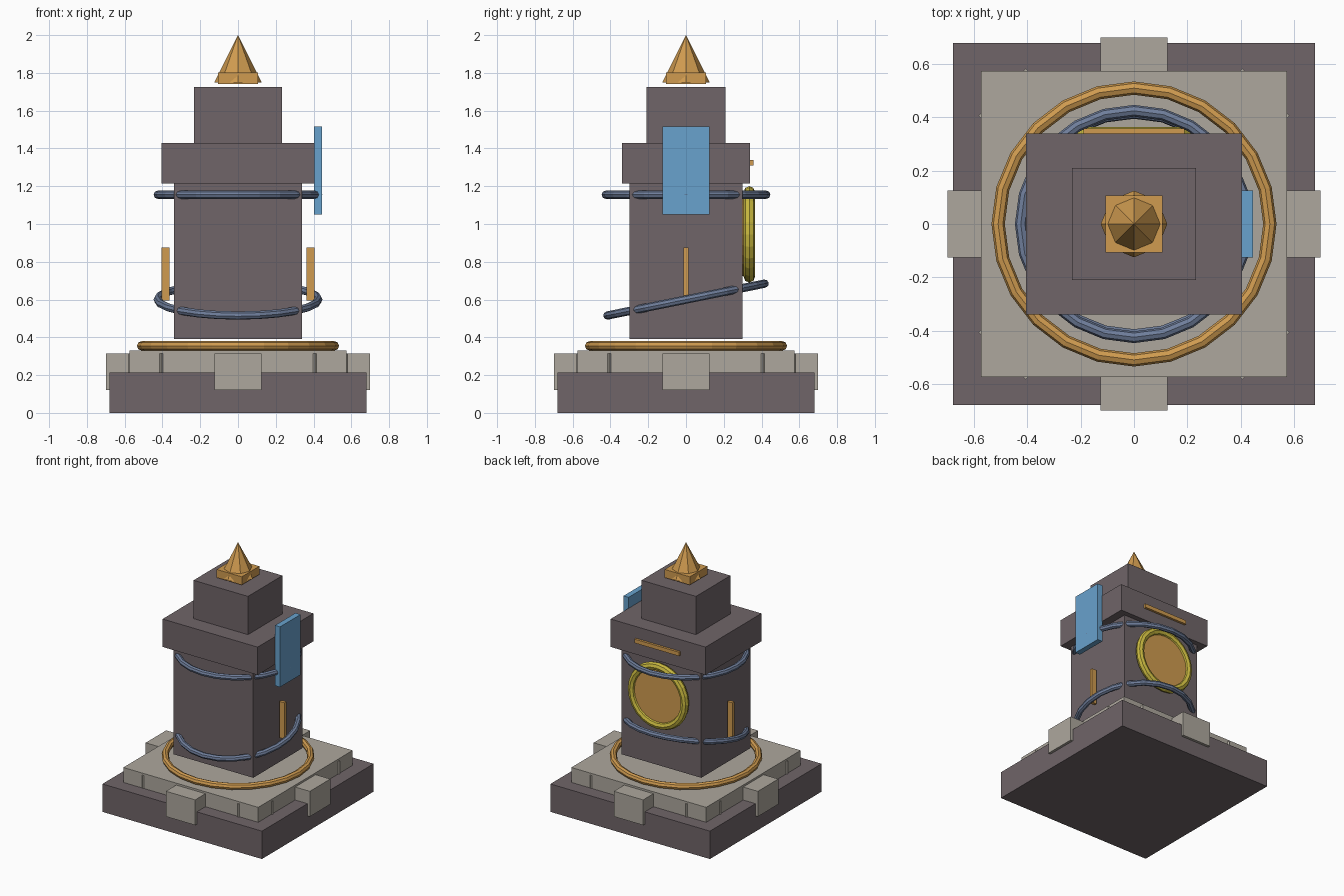
import bpy
import math

if "Cube" in bpy.data.objects:
    bpy.data.objects.remove(bpy.data.objects["Cube"], do_unlink=True)


def material(name, r, g, b):
    m = bpy.data.materials.new(name)
    m.use_nodes = True
    m.diffuse_color = (r, g, b, 1)
    m.node_tree.nodes["Principled BSDF"].inputs["Base Color"].default_value = (r, g, b, 1)
    return m


dark_stone = material("dark stone", 0.16, 0.13, 0.14)
pale_stone = material("pale stone", 0.42, 0.39, 0.34)
gold = material("gold", 0.63, 0.33, 0.08)
yellow = material("yellow", 0.58, 0.48, 0.05)
steel = material("steel blue", 0.16, 0.21, 0.33)
blue = material("banner blue", 0.14, 0.36, 0.61)


def finish(name, mat):
    ob = bpy.context.object
    ob.name = name
    ob.data.materials.append(mat)
    return ob


def box(name, mat, x, y, z, angle=0):
    """Box from (low, high) ranges, turned about the vertical axis."""
    bpy.ops.mesh.primitive_cube_add(size=1)
    ob = finish(name, mat)
    for v in ob.data.vertices:
        v.co = [r[0] if c < 0 else r[1] for c, r in zip(v.co, (x, y, z))]
    ob.rotation_euler.z = angle
    return ob


def block(name, mat, half_x, half_y, low, high):
    return box(name, mat, (-half_x, half_x), (-half_y, half_y), (low, high))


def ring(name, mat, major, minor, location, tilt=0):
    bpy.ops.mesh.primitive_torus_add(major_radius=major, minor_radius=minor,
                                     major_segments=24, minor_segments=8,
                                     location=location, rotation=(tilt, 0, 0))
    return finish(name, mat)


# Stepped base with eight buttress blocks
block("base_slab", dark_stone, 0.68, 0.68, 0, 0.215)
block("plinth", pale_stone, 0.575, 0.575, 0.215, 0.33)
for i in range(8):
    box(f"buttress_{i + 1}", pale_stone, (0.45, 0.70), (-0.125, 0.125),
        (0.12, 0.315), i * math.pi / 4)

# Tower
block("tower_shaft", dark_stone, 0.34, 0.30, 0.39, 1.215)
block("tower_cornice", dark_stone, 0.405, 0.34, 1.215, 1.43)
block("tower_top", dark_stone, 0.232, 0.21, 1.43, 1.725)

# Finial
block("finial_base", gold, 0.107, 0.107, 1.74, 1.803)
bpy.ops.mesh.primitive_cone_add(vertices=8, radius1=0.125, depth=0.25,
                                location=(0, 0, 1.875))
finish("finial_spire", gold)

# Rings around the tower
ring("base_ring", gold, 0.51, 0.025, (0, 0, 0.355))
ring("lower_band", steel, 0.425, 0.022, (0, 0, 0.60), 0.2)
ring("upper_band", steel, 0.425, 0.022, (0, 0, 1.155))

# Round dial on the back
ring("dial_rim", yellow, 0.225, 0.03, (0, 0.335, 0.945), math.pi / 2)
bpy.ops.mesh.primitive_cylinder_add(vertices=24, radius=0.22, depth=0.05,
                                    location=(0, 0.32, 0.945),
                                    rotation=(math.pi / 2, 0, 0))
finish("dial_face", gold)
box("back_bar", gold, (-0.19, 0.19), (0.335, 0.358), (1.31, 1.34))

# Side bars and banner
box("left_bar", gold, (0.362, 0.405), (-0.012, 0.012), (0.595, 0.875))
box("right_bar", gold, (-0.405, -0.362), (-0.012, 0.012), (0.595, 0.875))
box("banner", blue, (0.403, 0.446), (-0.125, 0.125), (1.05, 1.515))
